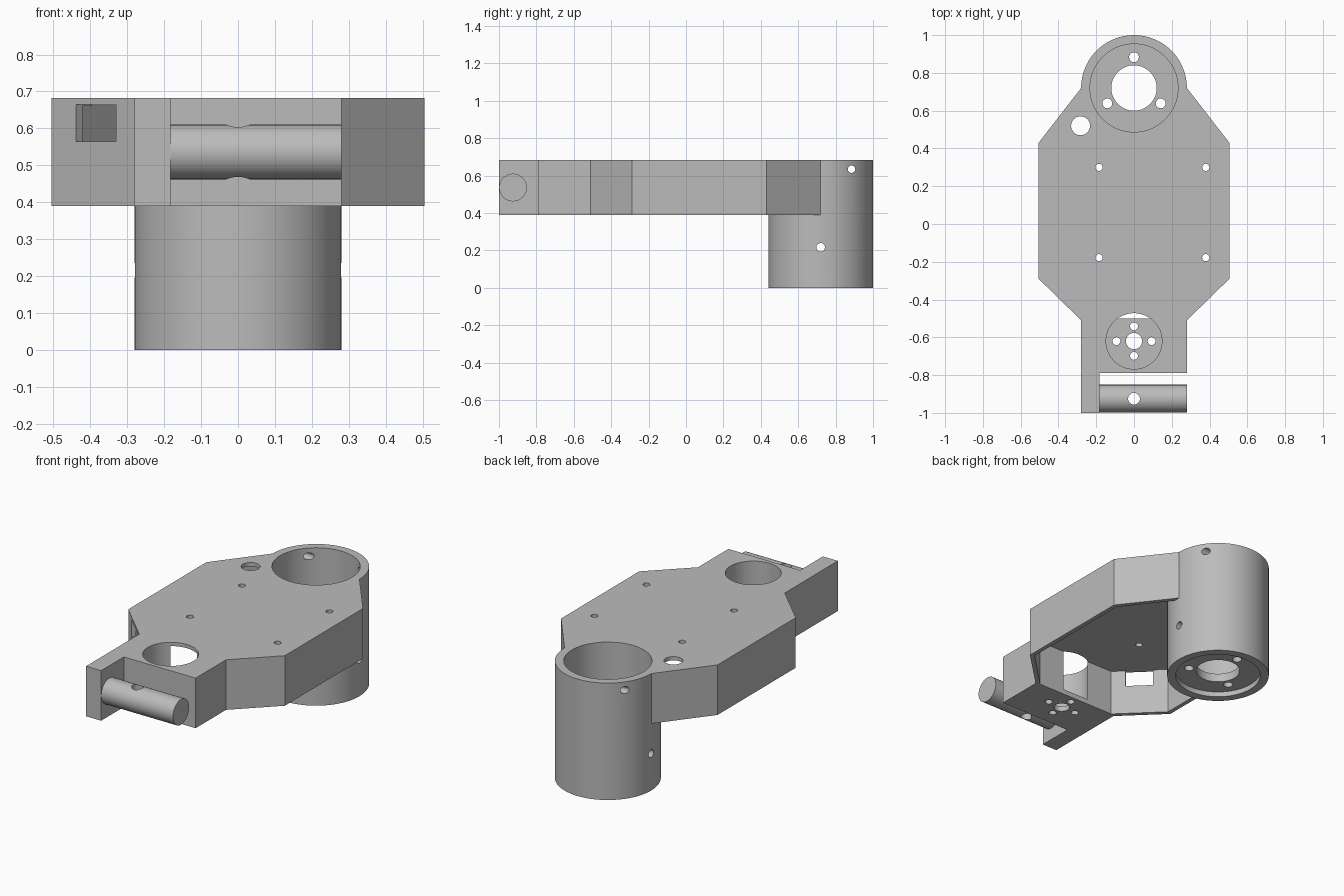
import bpy, bmesh
from math import sin, cos, radians, pi
from mathutils import Matrix, Vector

cube = bpy.data.objects.get("Cube")
if cube:
    bpy.data.objects.remove(cube, do_unlink=True)

grey = bpy.data.materials.new("plain grey")
grey.use_nodes = True
COLOUR = (0.5, 0.5, 0.5, 1)
grey.diffuse_color = COLOUR
grey.node_tree.nodes["Principled BSDF"].inputs["Base Color"].default_value = COLOUR

BOTTOM, TOP = 0.39, 0.682
TUBE_Y, NECK_Y, PIN_Y = 0.72, -0.62, -0.925


def to_object(name, bm):
    bmesh.ops.recalc_face_normals(bm, faces=bm.faces)
    mesh = bpy.data.meshes.new(name)
    bm.to_mesh(mesh)
    bm.free()
    mesh.materials.append(grey)
    obj = bpy.data.objects.new(name, mesh)
    bpy.context.collection.objects.link(obj)
    return obj


def prism(name, outline, low, high):
    bm = bmesh.new()
    face = bm.faces.new([bm.verts.new((x, y, low)) for x, y in outline])
    grown = bmesh.ops.extrude_face_region(bm, geom=[face])["geom"]
    bmesh.ops.translate(bm, vec=(0, 0, high - low),
                        verts=[v for v in grown if isinstance(v, bmesh.types.BMVert)])
    return to_object(name, bm)


def rod(name, radius, start, end, sides=32):
    start, end = Vector(start), Vector(end)
    axis = end - start
    turn = axis.to_track_quat("Z", "Y").to_matrix().to_4x4()
    bm = bmesh.new()
    bmesh.ops.create_cone(bm, cap_ends=True, segments=sides, radius1=radius, radius2=radius,
                          depth=axis.length,
                          matrix=Matrix.Translation((start + end) / 2) @ turn)
    return to_object(name, bm)


def upright(name, radius, x, y, low, high, sides=32):
    return rod(name, radius, (x, y, low), (x, y, high), sides)


def cut(obj, cutters):
    for cutter in cutters:
        mod = obj.modifiers.new("cut", "BOOLEAN")
        mod.operation, mod.solver, mod.object = "DIFFERENCE", "EXACT", cutter
    bpy.context.view_layer.update()
    depsgraph = bpy.context.evaluated_depsgraph_get()
    result = bpy.data.meshes.new_from_object(obj.evaluated_get(depsgraph))
    obj.modifiers.clear()
    obj.data = result
    for cutter in cutters:
        bpy.data.objects.remove(cutter, do_unlink=True)


# Housing plate with the neck and the side arm that holds the pin
housing = prism("housing", [
    (-0.28, -1), (-0.183, -1), (-0.183, -0.79), (0.28, -0.79), (0.28, -0.51),
    (0.505, -0.29), (0.505, 0.43), (0.28, TUBE_Y), (-0.28, TUBE_Y),
    (-0.505, 0.43), (-0.505, -0.29), (-0.28, -0.51)], BOTTOM, TOP)

# Cavity open underneath, leaving thin walls and a thin top
cutters = [prism("cavity", [
    (0.255, -0.5), (0.48, -0.28), (0.48, 0.42), (0.265, 0.7),
    (-0.265, 0.7), (-0.48, 0.42), (-0.48, -0.28), (-0.255, -0.5)], 0.3, 0.66)]

# Seat for the tube, round pocket in the neck, cable hole in the top
cutters += [upright("seat", 0.279, 0, TUBE_Y, 0.2, 0.9, 96),
            upright("pocket", 0.148, 0, NECK_Y, 0.42, 0.9, 64),
            upright("cable_hole", 0.05, -0.283, 0.52, 0.6, 0.9)]

# Neck floor holes
cutters.append(upright("axle_hole", 0.043, 0, NECK_Y, 0.3, 0.5))
for x, y in ((0.093, 0), (-0.093, 0), (0, 0.078), (0, -0.078)):
    cutters.append(upright("neck_screw_hole", 0.021, x, NECK_Y + y, 0.3, 0.5, 20))

# Screw holes in the top
for x in (-0.185, 0.38):
    for y in (-0.178, 0.3):
        cutters.append(upright("top_screw_hole", 0.019, x, y, 0.6, 0.9, 20))

# Square window in the slanted front wall
bm = bmesh.new()
bmesh.ops.create_cube(bm, matrix=Matrix.Translation((-0.384, -0.408, 0.614))
                      @ Matrix.Rotation(radians(-44.4), 4, "Z")
                      @ Matrix.Diagonal((0.152, 0.12, 0.1, 1)))
cutters.append(to_object("window", bm))
cut(housing, cutters)

# Tube with a deep bore, a recessed base and a drilled floor
tube = upright("tube", 0.28, 0, TUBE_Y, 0, TOP, 96)
cutters = [upright("bore", 0.233, 0, TUBE_Y, 0.08, 0.9, 96),
           upright("recess", 0.233, 0, TUBE_Y, -0.1, 0.03, 96),
           upright("floor_hole", 0.12, 0, TUBE_Y, -0.2, 0.2, 64)]
for i in range(3):
    angle = pi / 2 + i * 2 * pi / 3
    cutters.append(upright("floor_screw_hole", 0.026, 0.163 * cos(angle),
                           TUBE_Y + 0.163 * sin(angle), -0.2, 0.2, 20))

# Cross holes through the tube wall
for radius, y, z in ((0.023, TUBE_Y, 0.216), (0.02, 0.885, 0.634)):
    cutters.append(rod("cross_hole", radius, (-0.5, y, z), (0.5, y, z), 24))
cut(tube, cutters)

# Pin carried by the arm, with a vertical hole
pin = rod("pin", 0.074, (-0.2, PIN_Y, 0.536), (0.28, PIN_Y, 0.536), 64)
cut(pin, [upright("pin_hole", 0.031, 0, PIN_Y, 0.3, 0.8)])

# Smooth round walls, sharp corners
bpy.ops.object.select_all(action="DESELECT")
for obj in (housing, tube, pin):
    obj.select_set(True)
bpy.context.view_layer.objects.active = housing
bpy.ops.object.shade_smooth_by_angle(angle=radians(25))
